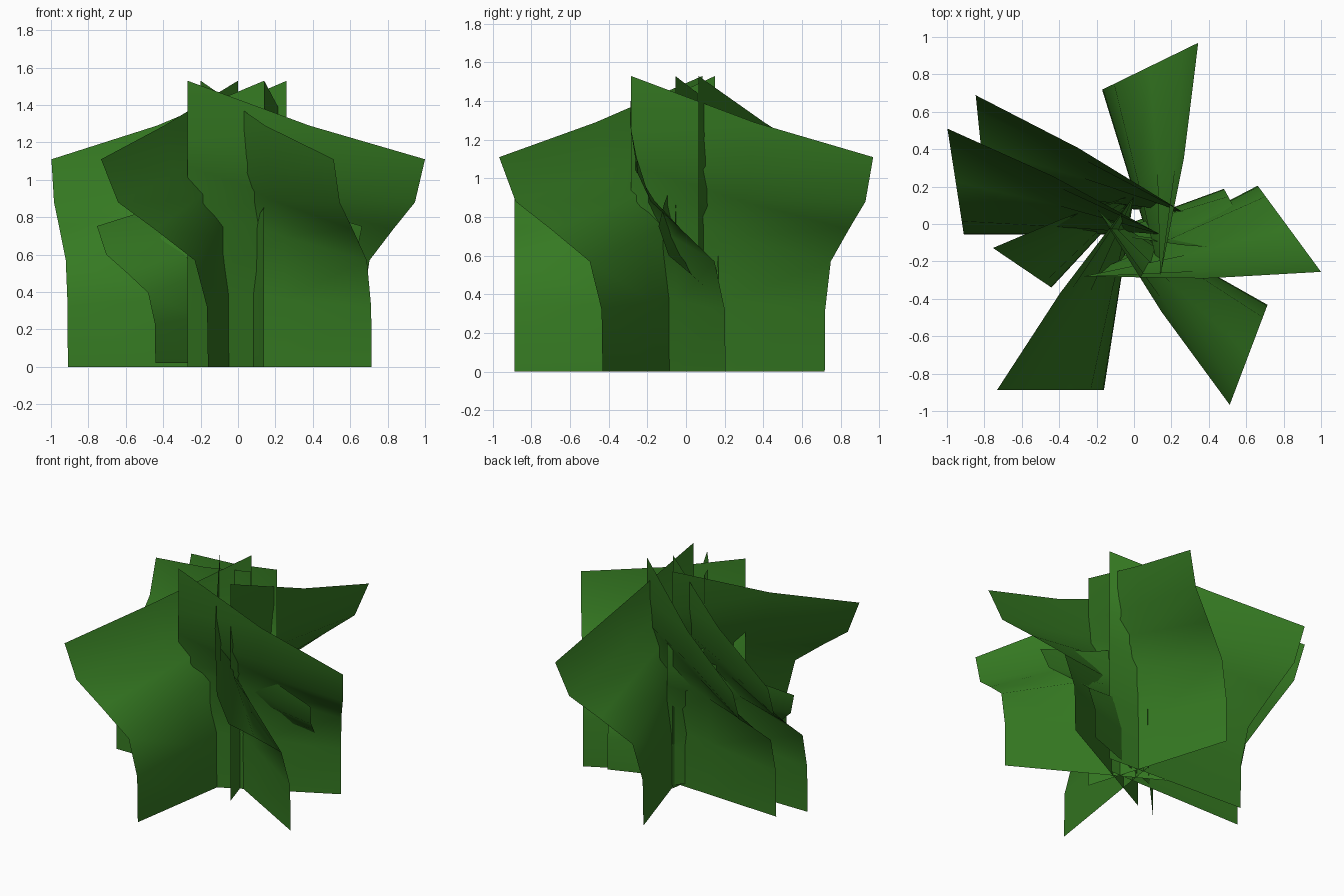
import bpy, bmesh, math

if "Cube" in bpy.data.objects:
    bpy.data.objects.remove(bpy.data.objects["Cube"])

green = bpy.data.materials.new("leaf_green")
green.diffuse_color = (0.036, 0.195, 0.016, 1)
green.use_nodes = True
green.node_tree.nodes["Principled BSDF"].inputs["Base Color"].default_value = green.diffuse_color

LENGTH = 1.05
# Row heights of the straight inner edge, and heights / sideways bend of the drooping outer edge
INNER_Z = [0, 0.42, 0.85, 1.07, 1.22, 1.53]
OUTER_Z = [0, 0.32, 0.57, 0.735, 0.88, 1.11]
BEND = [0, 0.005, 0.07, 0.28, 0.475, 0.565]


def leaf(name, x, y, angle, size=1.0, base=0.0):
    """Upright leaf sheet starting at (x, y), running out along angle, outer corner bent over."""
    a = math.radians(angle)
    d = (math.cos(a), math.sin(a))
    p = (d[1], -d[0])
    bm = bmesh.new()
    grid = []
    for u, w, sag in ((0, 0, 0), (0.5, 0.55, 0.03), (1, 1, 0)):
        col = []
        for i in range(6):
            side = BEND[i] * w * size
            out = u * LENGTH * size + 0.155 * side
            z = INNER_Z[i] * (1 - u) + OUTER_Z[i] * u - sag * i / 5
            col.append(bm.verts.new((x + d[0] * out + p[0] * side,
                                     y + d[1] * out + p[1] * side,
                                     base + z * size)))
        grid.append(col)
    for c0, c1 in zip(grid, grid[1:]):
        for i in range(5):
            f = bm.faces.new((c0[i], c0[i + 1], c1[i + 1], c1[i]))
            f.smooth = True
    me = bpy.data.meshes.new(name)
    bm.to_mesh(me)
    bm.free()
    me.materials.append(green)
    bpy.context.collection.objects.link(bpy.data.objects.new(name, me))


# Six large leaves
leaf("leaf_back", 0.14, -0.285, 107.2)
leaf("leaf_right", -0.27, -0.28, 27.5)
leaf("leaf_front_right", -0.20, 0.085, -29.5)
leaf("leaf_front_left", 0.0, 0.15, -98.8)
leaf("leaf_left", 0.14, -0.055, 180)
leaf("leaf_back_left", 0.26, 0.065, 177)

# Two small leaves
leaf("small_leaf_left", 0.03, 0.168, -132.9, 0.66, 0.02)
leaf("small_leaf_right", -0.17, -0.05, 20.1, 0.66, 0.02)
